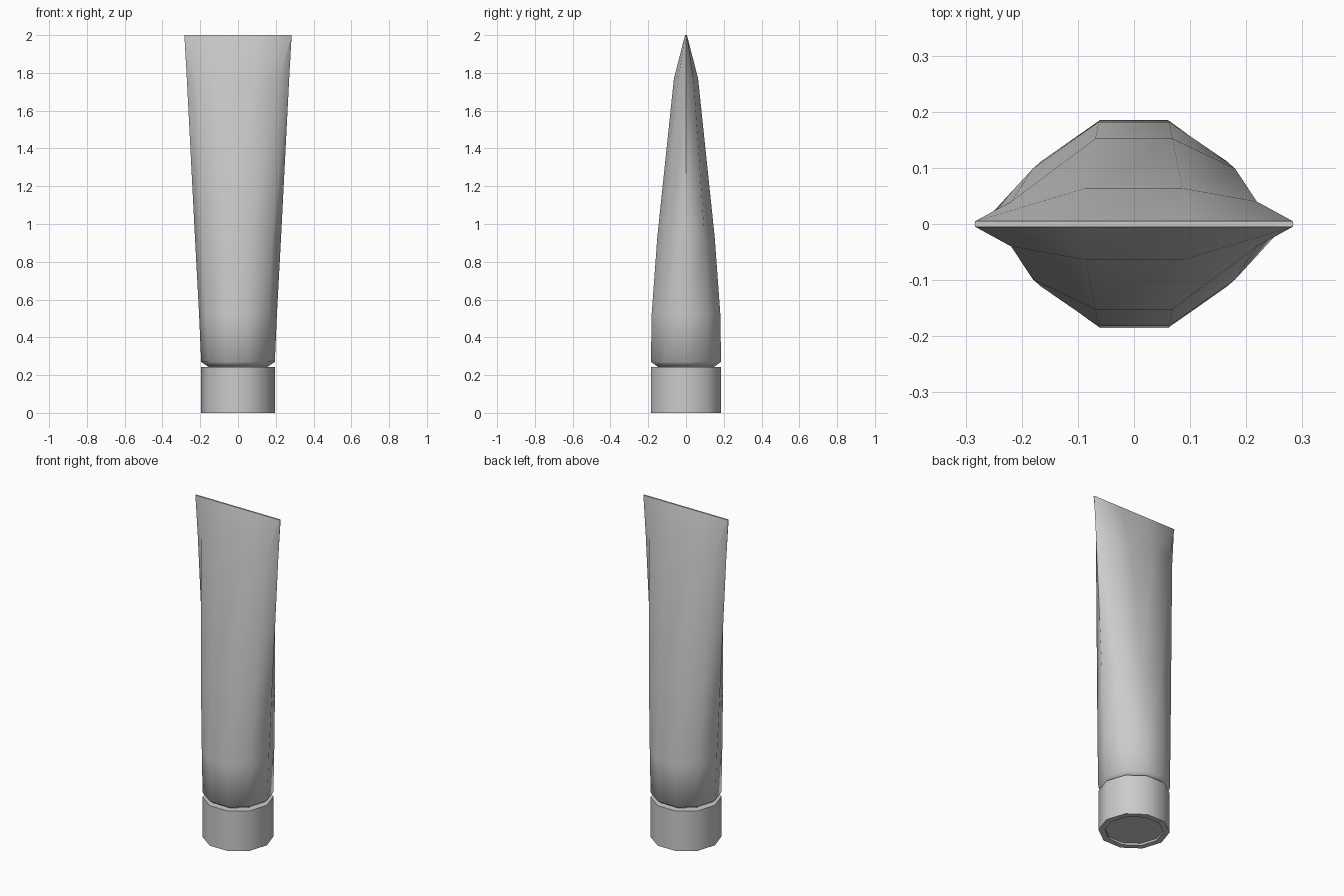
import bpy, bmesh, math

if "Cube" in bpy.data.objects:
    bpy.data.objects.remove(bpy.data.objects["Cube"])


def ring10(side, mid, front):
    """Ten-sided ring from a quarter section: side x, mid (x, y), front (x, y)."""
    (mx, my), (fx, fy) = mid, front
    half = [(side, 0), (mx, my), (fx, fy), (-fx, fy), (-mx, my)]
    return half + [(-x, -y) for x, y in half]


def round10(r):
    pt = lambda deg: (r * math.cos(math.radians(deg)), r * math.sin(math.radians(deg)))
    return ring10(r, pt(36), pt(72))


def loft(name, sections, angle):
    """Skin rings (z, points) bottom to top and close both ends."""
    bm = bmesh.new()
    rings = [[bm.verts.new((x, y, z)) for x, y in pts] for z, pts in sections]
    for a, b in zip(rings, rings[1:]):
        for i in range(10):
            j = (i + 1) % 10
            bm.faces.new((a[i], a[j], b[j], b[i]))
    bm.faces.new(rings[0][::-1])
    bm.faces.new(rings[-1])
    mesh = bpy.data.meshes.new(name)
    bm.to_mesh(mesh)
    bm.free()
    obj = bpy.data.objects.new(name, mesh)
    bpy.context.collection.objects.link(obj)
    bpy.ops.object.select_all(action='DESELECT')
    obj.select_set(True)
    bpy.context.view_layer.objects.active = obj
    bpy.ops.object.shade_smooth_by_angle(angle=math.radians(angle))
    return obj


# Cap with a shallow recess underneath
loft("cap", [
    (0.012, round10(0.16)),
    (0.0, round10(0.16)),
    (0.0, round10(0.195)),
    (0.243, round10(0.195)),
], 45)

# Tube body: round shoulder flattening into a wide crimped end
loft("tube_body", [
    (0.243, round10(0.155)),
    (0.27, round10(0.195)),
    (0.52, ring10(0.206, (0.165, 0.112), (0.063, 0.182))),
    (0.93, ring10(0.228, (0.18, 0.099), (0.069, 0.152))),
    (1.77, ring10(0.271, (0.219, 0.04), (0.086, 0.064))),
    (2.0, ring10(0.284, (0.283, 0.005), (0.1, 0.005))),
], 62)
